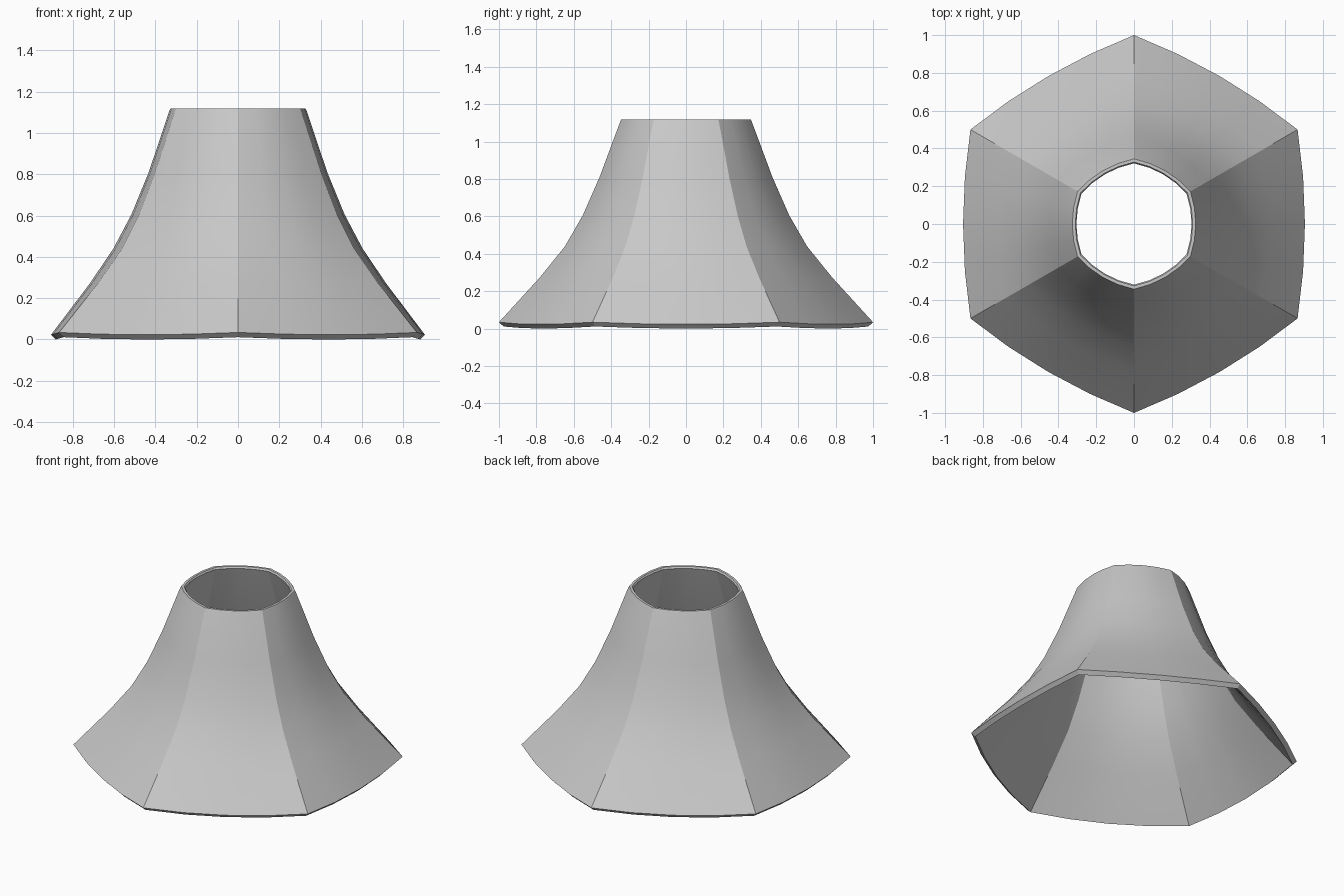
import bpy, bmesh, math
from mathutils import Vector

cube = bpy.data.objects.get("Cube")
if cube:
    bpy.data.objects.remove(cube, do_unlink=True)

# Single grey material
grey = bpy.data.materials.new("light grey")
grey.use_nodes = True
colour = (0.58, 0.58, 0.58, 1.0)
grey.diffuse_color = colour
grey.node_tree.nodes["Principled BSDF"].inputs["Base Color"].default_value = colour

SIDES, STEPS = 6, 4

# Closed wall section: corner radius, height, outward bow of each panel, sag at mid-panel
SECTION = [
    # outer face, bottom to top
    (1.000, 0.034, 0.039, 0.011),
    (0.780, 0.275, 0.042, 0.004),
    (0.647, 0.440, 0.043, 0),
    (0.552, 0.605, 0.038, 0),
    (0.462, 0.810, 0.032, 0),
    (0.351, 1.108, 0.028, 0),
    # chamfered top rim
    (0.345, 1.119, 0.028, 0),
    (0.328, 1.119, 0.027, 0),
    (0.321, 1.108, 0.027, 0),
    # inner face, top to bottom
    (0.434, 0.798, 0.031, 0),
    (0.525, 0.590, 0.037, 0),
    (0.622, 0.420, 0.042, 0),
    (0.756, 0.255, 0.041, 0.004),
    (0.975, 0.011, 0.038, 0.011),
]


def ring(bm, radius, height, bow, sag):
    """Hexagonal loop whose sides bow outward and dip in the middle."""
    verts = []
    for side in range(SIDES):
        a0 = math.pi / 2 + side * math.tau / SIDES
        a1 = a0 + math.tau / SIDES
        mid = (a0 + a1) / 2
        start = Vector((math.cos(a0), math.sin(a0), 0)) * radius
        end = Vector((math.cos(a1), math.sin(a1), 0)) * radius
        outward = Vector((math.cos(mid), math.sin(mid), 0))
        for step in range(STEPS):
            t = step / STEPS
            curve = 4 * t * (1 - t)
            p = start.lerp(end, t) + outward * bow * curve
            p.z = height - sag * curve
            verts.append(bm.verts.new(p))
    return verts


# Flared six-panel shade, open at both ends
bm = bmesh.new()
rings = [ring(bm, *row) for row in SECTION]
count = SIDES * STEPS
for i, lower in enumerate(rings):
    upper = rings[(i + 1) % len(rings)]
    for j in range(count):
        k = (j + 1) % count
        bm.faces.new((lower[j], lower[k], upper[k], upper[j]))
bmesh.ops.recalc_face_normals(bm, faces=bm.faces[:])

mesh = bpy.data.meshes.new("lamp_shade")
bm.to_mesh(mesh)
bm.free()
mesh.materials.append(grey)
shade = bpy.data.objects.new("lamp_shade", mesh)
bpy.context.collection.objects.link(shade)

# Smooth panels, crisp corners and rims
bpy.ops.object.select_all(action="DESELECT")
shade.select_set(True)
bpy.context.view_layer.objects.active = shade
bpy.ops.object.shade_smooth_by_angle(angle=math.radians(20))
